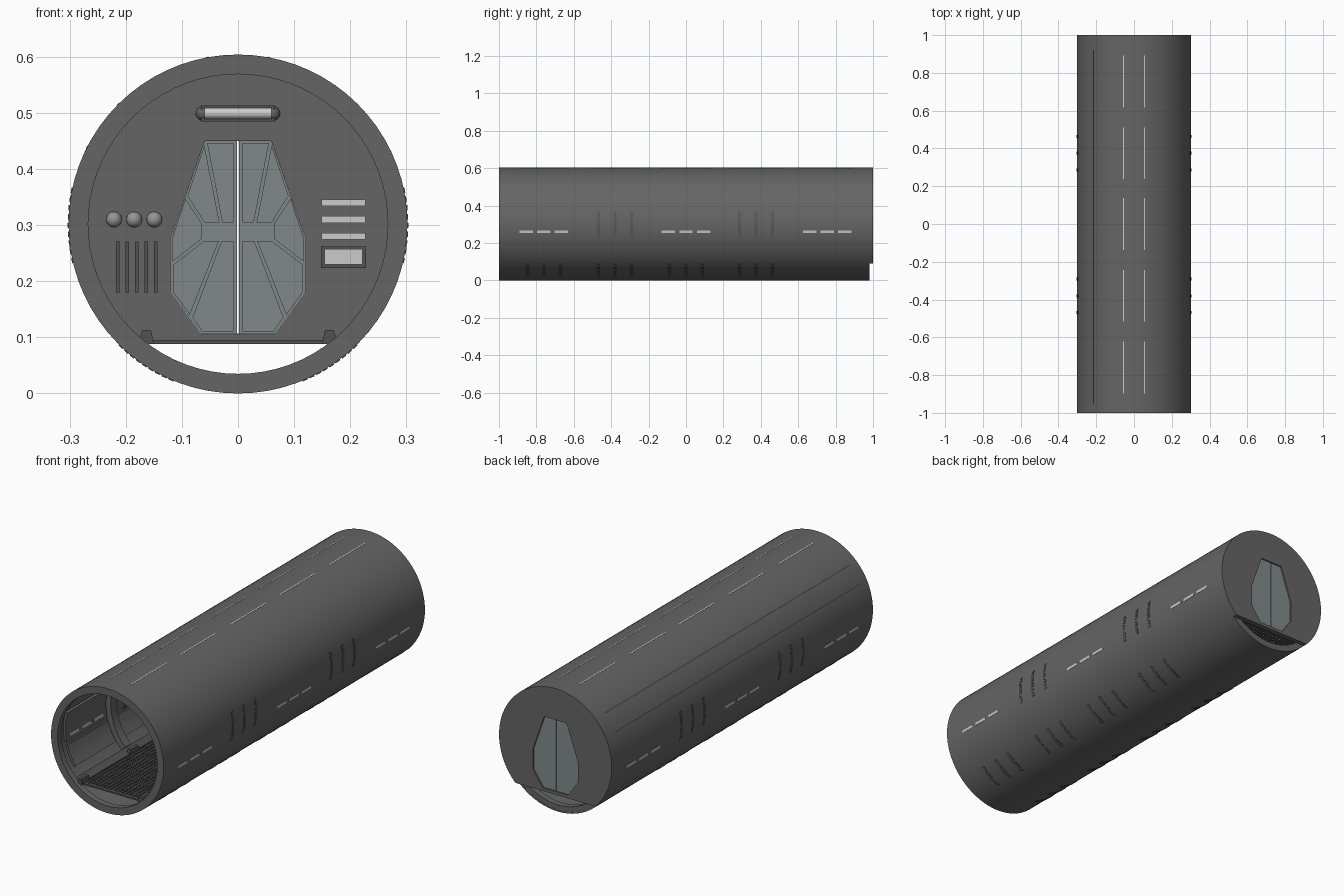
import bpy, bmesh
from math import radians as rad, cos, sin, pi
from mathutils import Matrix

if "Cube" in bpy.data.objects:
    bpy.data.objects.remove(bpy.data.objects["Cube"])

R, CZ = 0.302, 0.302            # tube radius and axis height
BAYS = [-0.76, -0.38, 0.0, 0.375, 0.755]
RIBS = [-0.57, -0.19, 0.19, 0.565]


def mat(name, c):
    m = bpy.data.materials.new(name)
    m.diffuse_color = (*c, 1)
    m.use_nodes = True
    m.node_tree.nodes["Principled BSDF"].inputs["Base Color"].default_value = m.diffuse_color
    return m


HULL = mat("dark_grey", (0.13, 0.13, 0.13))
TRIM = mat("darker_grey", (0.085, 0.085, 0.085))
DOOR = mat("door_grey", (0.22, 0.25, 0.255))
LAMP = mat("lamp_white", (0.75, 0.75, 0.75))


def finish(name, bm, m, smooth=True):
    bmesh.ops.recalc_face_normals(bm, faces=bm.faces)
    me = bpy.data.meshes.new(name)
    bm.to_mesh(me)
    bm.free()
    ob = bpy.data.objects.new(name, me)
    bpy.context.collection.objects.link(ob)
    me.materials.append(m)
    bpy.context.view_layer.objects.active = ob
    ob.select_set(True)
    if smooth:
        bpy.ops.object.shade_smooth_by_angle(angle=rad(30))
    ob.select_set(False)
    return ob


def arc(bm, r0, r1, a0, a1, y0, y1):
    """Curved block around the tube axis; angles in degrees from +x."""
    full = a1 - a0 >= 360
    n = max(1, round((a1 - a0) / 5))
    rows = []
    for i in range(n if full else n + 1):
        a = rad(a0 + (a1 - a0) * i / n)
        rows.append([bm.verts.new((r * cos(a), y, CZ + r * sin(a)))
                     for r, y in ((r0, y0), (r1, y0), (r1, y1), (r0, y1))])
    for i in range(n):
        p, q = rows[i], rows[(i + 1) % len(rows)]
        for k in range(4):
            bm.faces.new((p[k], p[(k + 1) % 4], q[(k + 1) % 4], q[k]))
    if not full:
        bm.faces.new(rows[0])
        bm.faces.new(rows[-1])


def both(bm, r0, r1, a0, a1, y0, y1):
    arc(bm, r0, r1, a0, a1, y0, y1)
    arc(bm, r0, r1, 180 - a1, 180 - a0, y0, y1)


def box(bm, x0, x1, y0, y1, z0, z1):
    bmesh.ops.create_cube(bm, size=1, matrix=Matrix.Translation(
        ((x0 + x1) / 2, (y0 + y1) / 2, (z0 + z1) / 2)) @ Matrix.Diagonal((x1 - x0, y1 - y0, z1 - z0, 1)))


def prism(bm, pts, y0, y1):
    a = [bm.verts.new((x, y0, z)) for x, z in pts]
    b = [bm.verts.new((x, y1, z)) for x, z in pts]
    bm.faces.new(a)
    bm.faces.new(b)
    for i in range(len(pts)):
        j = (i + 1) % len(pts)
        bm.faces.new((a[i], a[j], b[j], b[i]))


def rod(bm, p, length, r, axis):
    bmesh.ops.create_cone(bm, cap_ends=True, segments=16, radius1=r, radius2=r, depth=length,
                          matrix=Matrix.Translation(p) @ Matrix.Rotation(pi / 2, 4, axis))


# Tube shell, with thick ring at the open front
bm = bmesh.new()
arc(bm, 0.295, R, 0, 360, -1, 0.98)
finish("tube_shell", bm, HULL)
bm = bmesh.new()
arc(bm, 0.267, 0.299, 0, 360, -1.0, -0.97)
arc(bm, 0.27, 0.299, 0, 360, 0.95, 0.979)
finish("end_rings", bm, HULL)

# Inner ribs standing on feet at the floor edges
bm = bmesh.new()
for y in RIBS:
    arc(bm, 0.268, 0.298, -45, 225, y - 0.022, y + 0.022)
finish("inner_ribs", bm, HULL)
bm = bmesh.new()
for y in [-0.95] + RIBS + [0.945]:
    for s in (-1, 1):
        prism(bm, [(s * x, z) for x, z in ((0.15, 0.088), (0.18, 0.088), (0.175, 0.1),
                                           (0.17, 0.113), (0.155, 0.113))], y - 0.03, y + 0.03)
finish("rib_feet", bm, TRIM)

# Wall panels between ribs
bm = bmesh.new()
for y in BAYS:
    for a0, a1 in ((-36, -16), (-13, 16), (19, 34), (37, 52), (55, 72)):
        both(bm, 0.284, 0.297, a0, a1, y - 0.155, y + 0.155)
    arc(bm, 0.284, 0.297, 83, 97, y - 0.155, y + 0.155)
finish("wall_panels", bm, HULL)

# Side and ceiling lights, showing on both sides of the shell
bm = bmesh.new()
for y in BAYS[::2]:
    for k in (-1, 0, 1):
        yc = y + k * 0.094
        both(bm, 0.28, 0.3035, -9.1, -6.7, yc - 0.036, yc + 0.036)
for y in BAYS:
    both(bm, 0.28, 0.303, 79.0, 80.0, y - 0.137, y + 0.137)
finish("light_strips", bm, LAMP)

# Vents: columns of small slots on the sides and under the floor
bm = bmesh.new()
for bays, a0, a1 in ((BAYS[1::2], -14, 13), (BAYS[:4], -68, -45)):
    for y in bays:
        for k in (-1, 0, 1):
            yc, n = y + k * 0.088, 9
            for i in range(n):
                a = a0 + (a1 - a0) * (i + 0.5) / n
                both(bm, 0.281 if a0 > -20 else 0.293, 0.3035, a - 0.9, a + 0.9, yc - 0.008, yc + 0.008)
finish("side_vents", bm, TRIM)

# Two long pipes on the left wall
bm = bmesh.new()
for a in (135, 153):
    r = 0.2965
    rod(bm, (r * cos(rad(a)), -0.015, CZ + r * sin(rad(a))), 1.87, 0.0065, 'X')
finish("left_wall_pipes", bm, TRIM)

# Floor grating with frame and side rails
bm = bmesh.new()
for i in range(97):
    y = -0.96 + i * 0.02
    box(bm, -0.16, 0.16, y - 0.004, y + 0.004, 0.089, 0.094)
for i in range(17):
    x = -0.16 + i * 0.02
    box(bm, x - 0.004, x + 0.004, -0.965, 0.975, 0.0885, 0.0945)
for y in (-0.965, 0.97):
    box(bm, -0.16, 0.16, y - 0.008, y + 0.008, 0.088, 0.095)
for s in (-1, 1):
    x0, x1 = sorted((s * 0.155, s * 0.207))
    box(bm, x0, x1, -0.97, 0.978, 0.088, 0.096)
finish("floor_grating", bm, TRIM, False)

# End wall: circle cut off below the floor, with a door opening
half = [(0.06, 0.452), (0.12, 0.28), (0.12, 0.18), (0.067, 0.105)]
door = half + [(-x, z) for x, z in reversed(half)]
disc = [(R * cos(rad(a)), CZ + R * sin(rad(a)))
        for a in [-44.6 + 269.2 * i / 54 for i in range(55)]]
cu = bpy.data.curves.new("wall_curve", 'CURVE')
cu.dimensions, cu.fill_mode, cu.extrude = '2D', 'BOTH', 0.0125
for pts in (disc, door):
    sp = cu.splines.new('POLY')
    sp.points.add(len(pts) - 1)
    for p, (x, z) in zip(sp.points, pts):
        p.co = (x, z, 0, 1)
    sp.use_cyclic_u = True
tmp = bpy.data.objects.new("wall_curve", cu)
bm = bmesh.new()
bm.from_mesh(tmp.to_mesh())
bpy.data.objects.remove(tmp)
bmesh.ops.remove_doubles(bm, verts=bm.verts, dist=1e-5)
bm.transform(Matrix.Translation((0, 0.9875, 0)) @ Matrix.Rotation(pi / 2, 4, 'X'))
finish("end_wall", bm, HULL)

# Door frame edge and two leaves with raised panels
bm = bmesh.new()
for i in range(8):
    (x0, z0), (x1, z1) = door[i], door[(i + 1) % 8]
    k = lambda x, z: (x * 0.982, 0.28 + (z - 0.28) * 0.988)
    prism(bm, [(x0, z0), (x1, z1), k(x1, z1), k(x0, z0)], 0.972, 0.99)
finish("door_frame", bm, LAMP, False)
panels = [
    [(.008, .305), (.028, .305), (.055, .446), (.008, .446)],
    [(.06, .442), (.033, .305), (.06, .305), (.09, .352)],
    [(.094, .347), (.064, .302), (.064, .276), (.117, .235), (.117, .278)],
    [(.06, .272), (.034, .272), (.086, .14), (.116, .182), (.116, .229)],
    [(.008, .272), (.029, .272), (.081, .136), (.064, .11), (.008, .11)]]
for s, side in ((-1, "left"), (1, "right")):
    bm = bmesh.new()
    prism(bm, [(s * x, z) for x, z in [(.0015, .452)] + half + [(.0015, .105)]], 0.981, 0.993)
    for p in panels:
        prism(bm, [(s * x, z) for x, z in p], 0.976, 0.983)
    finish(side + "_door_leaf", bm, DOOR, False)

# Lamp above the door, in a dark housing
bm = bmesh.new()
box(bm, -0.066, 0.066, 0.965, 0.98, 0.485, 0.513)
finish("door_lamp_housing", bm, TRIM, False)
bm = bmesh.new()
rod(bm, (0, 0.966, 0.499), 0.12, 0.01, 'Y')
finish("door_lamp", bm, LAMP)
bm = bmesh.new()
for x in (-0.062, 0.062):
    bmesh.ops.create_uvsphere(bm, u_segments=16, v_segments=10, radius=0.013,
                              matrix=Matrix.Translation((x, 0.975, 0.499)))
finish("door_lamp_caps", bm, HULL)

# Left of the door: round buttons over upright bars
bm = bmesh.new()
for x in (-0.221, -0.185, -0.149):
    bmesh.ops.create_uvsphere(bm, u_segments=16, v_segments=10, radius=0.014,
                              matrix=Matrix.Translation((x, 0.975, 0.31)))
finish("wall_buttons", bm, mat("button_grey", (0.3, 0.3, 0.3)))
bm = bmesh.new()
for i in range(5):
    x = -0.214 + i * 0.0168
    box(bm, x - 0.003, x + 0.003, 0.968, 0.98, 0.18, 0.271)
finish("wall_bars", bm, TRIM, False)

# Right of the door: three strip lamps over a framed screen
bm = bmesh.new()
for z in (0.28, 0.31, 0.34):
    box(bm, 0.149, 0.227, 0.968, 0.98, z - 0.006, z + 0.006)
box(bm, 0.154, 0.222, 0.966, 0.98, 0.23, 0.257)
finish("wall_lamps", bm, LAMP, False)
bm = bmesh.new()
box(bm, 0.148, 0.228, 0.969, 0.98, 0.224, 0.262)
finish("screen_frame", bm, TRIM, False)
